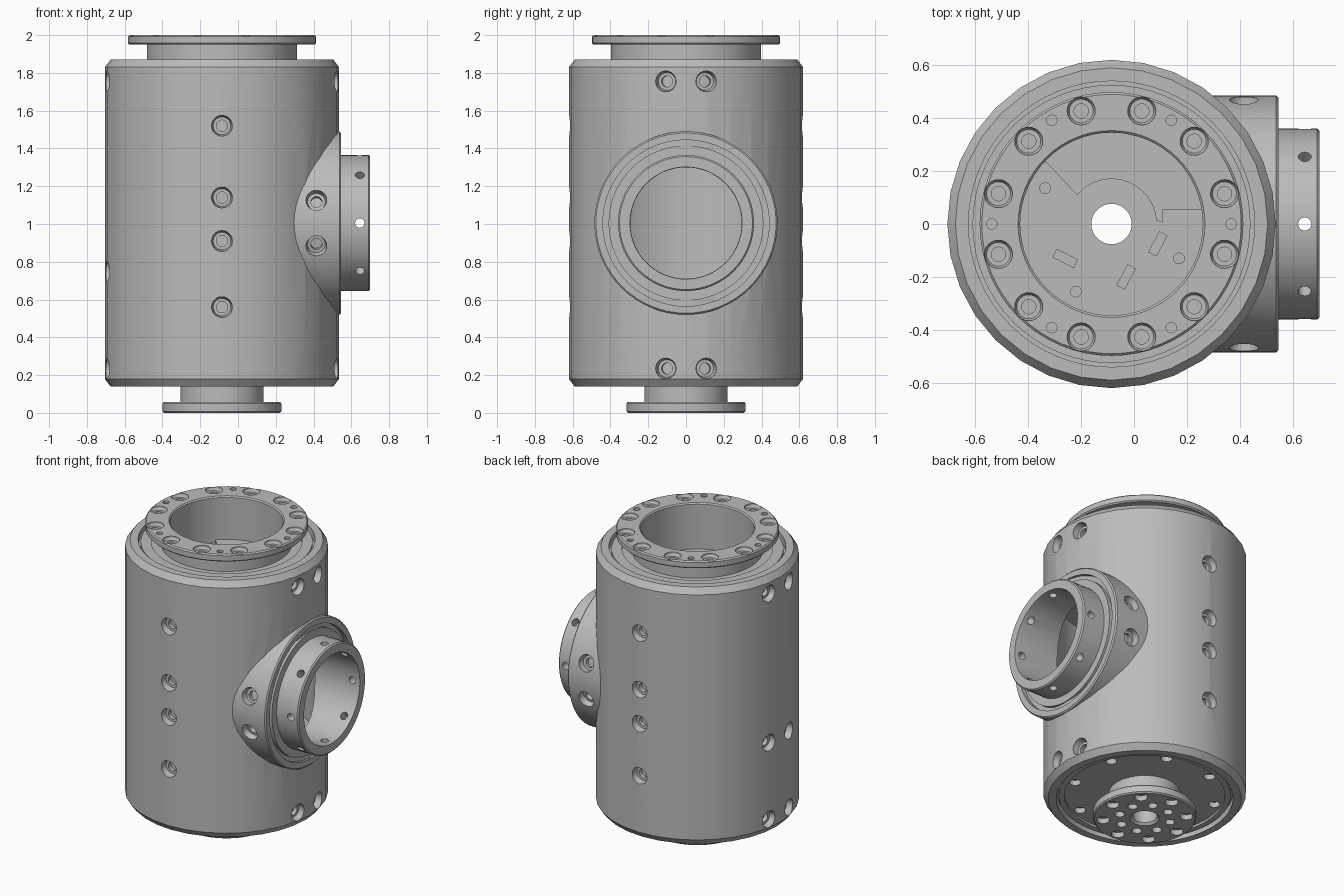
import bpy, bmesh, math
from mathutils import Matrix, Vector

cube = bpy.data.objects.get("Cube")
if cube:
    bpy.data.objects.remove(cube, do_unlink=True)

AXIS = Vector((-0.085, 0, 0))      # main vertical axis
PORT = Vector((0, 0, 1.005))       # side port axis, along x


def material(name, rgb):
    m = bpy.data.materials.new(name)
    m.use_nodes = True
    m.diffuse_color = (*rgb, 1)
    node = next(n for n in m.node_tree.nodes if n.type == 'BSDF_PRINCIPLED')
    node.inputs["Base Color"].default_value = (*rgb, 1)
    return m


GREY = material("machined_grey", (0.5, 0.5, 0.5))


def place(origin, direction):
    """Matrix that moves the z axis to a direction at an origin."""
    turn = Vector(direction).to_track_quat('Z', 'Y').to_matrix().to_4x4()
    return Matrix.Translation(origin) @ turn


def lathe(bm, profile, matrix, sides=64, ring=False):
    """Revolve (radius, height) points; a ring is a closed loop, otherwise capped."""
    rows = []
    for r, h in profile:
        row = []
        for i in range(sides):
            a = math.tau * i / sides
            row.append(bm.verts.new(matrix @ Vector((r * math.cos(a), r * math.sin(a), h))))
        rows.append(row)
    pairs = list(zip(rows, rows[1:]))
    if ring:
        pairs.append((rows[-1], rows[0]))
    else:
        bm.faces.new(rows[0])
        bm.faces.new(rows[-1])
    for a, b in pairs:
        for i in range(sides):
            j = (i + 1) % sides
            bm.faces.new((a[i], a[j], b[j], b[i]))


def finish(name, bm):
    bmesh.ops.recalc_face_normals(bm, faces=bm.faces)
    mesh = bpy.data.meshes.new(name)
    bm.to_mesh(mesh)
    bm.free()
    mesh.materials.append(GREY)
    ob = bpy.data.objects.new(name, mesh)
    bpy.context.collection.objects.link(ob)
    return ob


def turned(name, profile, matrix, sides=64, ring=False):
    bm = bmesh.new()
    lathe(bm, profile, matrix, sides, ring)
    return finish(name, bm)


def boolean(ob, other, operation='DIFFERENCE'):
    mod = ob.modifiers.new("cut", 'BOOLEAN')
    mod.operation, mod.solver, mod.object = operation, 'EXACT', other
    bpy.context.view_layer.objects.active = ob
    bpy.ops.object.modifier_apply(modifier=mod.name)
    bpy.data.objects.remove(other, do_unlink=True)


def smooth(ob):
    bpy.ops.object.select_all(action='DESELECT')
    ob.select_set(True)
    bpy.context.view_layer.objects.active = ob
    bpy.ops.object.shade_smooth_by_angle(angle=math.radians(25))


def polar(r, degrees, z=0.0):
    a = math.radians(degrees)
    return Vector((r * math.cos(a), r * math.sin(a), z))


def counterbore(r, inner, depth):
    """Stepped screw hole, pointing out along +z from the surface."""
    return [(inner, -depth * 1.7), (inner, -depth), (r * 0.85, -depth), (r, -0.01), (r, 0.04)]


upright = Matrix.Translation(AXIS)
sideways = place(PORT, (1, 0, 0))

# Housing: chamfered barrel joined with the stepped side port
housing = turned("housing", [(0.59, 0.14), (0.62, 0.18), (0.62, 1.83), (0.59, 1.87)], upright, 32)
port = turned("side_port", [
    (0.485, 0), (0.485, 0.537), (0.477, 0.545), (0.44, 0.545), (0.44, 0.515), (0.41, 0.515),
    (0.41, 0.54), (0.36, 0.54), (0.36, 0.692), (0.352, 0.70)], sideways)
boolean(housing, port, 'UNION')
boolean(housing, turned("cavity", [(0.54, 0), (0.54, 2)], upright))
boolean(housing, turned("port_bore", [(0.295, 0), (0.295, 0.685), (0.31, 0.8)], sideways))

# Housing screw holes: front and back rows, side pairs, port pairs, port neck ring
holes = bmesh.new()
screw = counterbore(0.055, 0.03, 0.04)
spots = [(a, z) for a in (90, 270) for z in (0.56, 0.91, 1.14, 1.52)]
spots += [(a, z) for a in (170, 190) for z in (0.235, 0.75, 1.755)]
spots += [(a, z) for a in (-10, 10) for z in (0.235, 1.755)]
for a, z in spots:
    lathe(holes, screw, place(AXIS + polar(0.617, a, z), polar(1, a)), 20)
for a in (-14.5, 14.5, 165.5, 194.5):
    d = polar(1, a)
    out = Vector((0, d.x, d.y))
    lathe(holes, screw, place(PORT + Vector((0.415, 0, 0)) + out * 0.485, out), 20)
for k in range(8):
    d = polar(1, 45 * k)
    out = Vector((0, d.x, d.y))
    lathe(holes, [(0.025, 0.25), (0.025, 0.4)], place(PORT + Vector((0.645, 0, 0)), out), 16)
boolean(housing, finish("housing_holes", holes))

# Upper drive: seat, neck, wide flange and deep bore
upper = turned("upper_drive", [
    (0.076, 1.55), (0.55, 1.55), (0.55, 1.82), (0.525, 1.82), (0.525, 1.855), (0.46, 1.855),
    (0.46, 1.84), (0.398, 1.84), (0.398, 1.95), (0.49, 1.95), (0.498, 1.958), (0.498, 1.992),
    (0.49, 2.0), (0.353, 2.0), (0.345, 1.992), (0.345, 1.69), (0.076, 1.69)], upright, ring=True)
holes = bmesh.new()
for k in range(12):
    spot = AXIS + polar(0.442, 15 + 30 * k, 2)
    lathe(holes, counterbore(0.053, 0.027, 0.025), Matrix.Translation(spot), 24)
for k in range(6):
    spot = AXIS + polar(0.452, 60 * k, 2)
    lathe(holes, [(0.02, -0.015), (0.02, 0.02)], Matrix.Translation(spot), 16)
boolean(upper, finish("flange_holes", holes))

# Lower drive: recessed plate, neck and small output flange
lower = turned("lower_drive", [
    (0.076, 0.55), (0.55, 0.55), (0.55, 0.19), (0.525, 0.19), (0.525, 0.16), (0.49, 0.16),
    (0.49, 0.175), (0.22, 0.175), (0.22, 0.058), (0.307, 0.058), (0.315, 0.05), (0.315, 0.008),
    (0.307, 0), (0.09, 0), (0.076, 0.015)], upright, ring=True)
holes = bmesh.new()
for k in range(8):
    for r, angle, size, z in ((0.445, 22.5, 0.035, 0.175), (0.255, 0, 0.04, 0), (0.16, 22.5, 0.03, 0)):
        spot = AXIS + polar(r, angle + 45 * k, z)
        lathe(holes, [(size, -0.02), (size, 0.035)], Matrix.Translation(spot), 20)
boolean(lower, finish("output_holes", holes))

# Circuit board on the bore floor: sector with an arc cut around the shaft hole
outline = [polar(0.17, 140 - 9 * k) for k in range(16)]
outline += [Vector(p) for p in ((0.18, 0.01, 0), (0.195, 0.01, 0), (0.195, 0.055, 0))]
outline += [polar(0.346, 9 + 7.5 * k) for k in range(18)]
bm = bmesh.new()
face = bm.faces.new([bm.verts.new(AXIS + p + Vector((0, 0, 1.688))) for p in outline])
grown = bmesh.ops.extrude_face_region(bm, geom=[face])["geom"]
bmesh.ops.translate(bm, vec=(0, 0, 0.022), verts=[v for v in grown if isinstance(v, bmesh.types.BMVert)])
board = finish("circuit_board", bm)

# Small chips and round pads on the floor
bm = bmesh.new()
for x, y, turn in ((-0.26, -0.13, -27), (0.09, -0.075, 62), (-0.03, -0.2, 62)):
    m = Matrix.Translation((x, y, 1.7)) @ Matrix.Rotation(math.radians(turn), 4, 'Z')
    bmesh.ops.create_cube(bm, size=1, matrix=m @ Matrix.Diagonal((0.09, 0.036, 0.04, 1)))
for x, y in ((-0.335, 0.135), (0.17, -0.13), (-0.22, -0.255)):
    lathe(bm, [(0.022, 1.685), (0.022, 1.715)], Matrix.Translation((x, y, 0)), 20)
chips = finish("board_chips", bm)

for ob in (housing, upper, lower, board, chips):
    smooth(ob)
